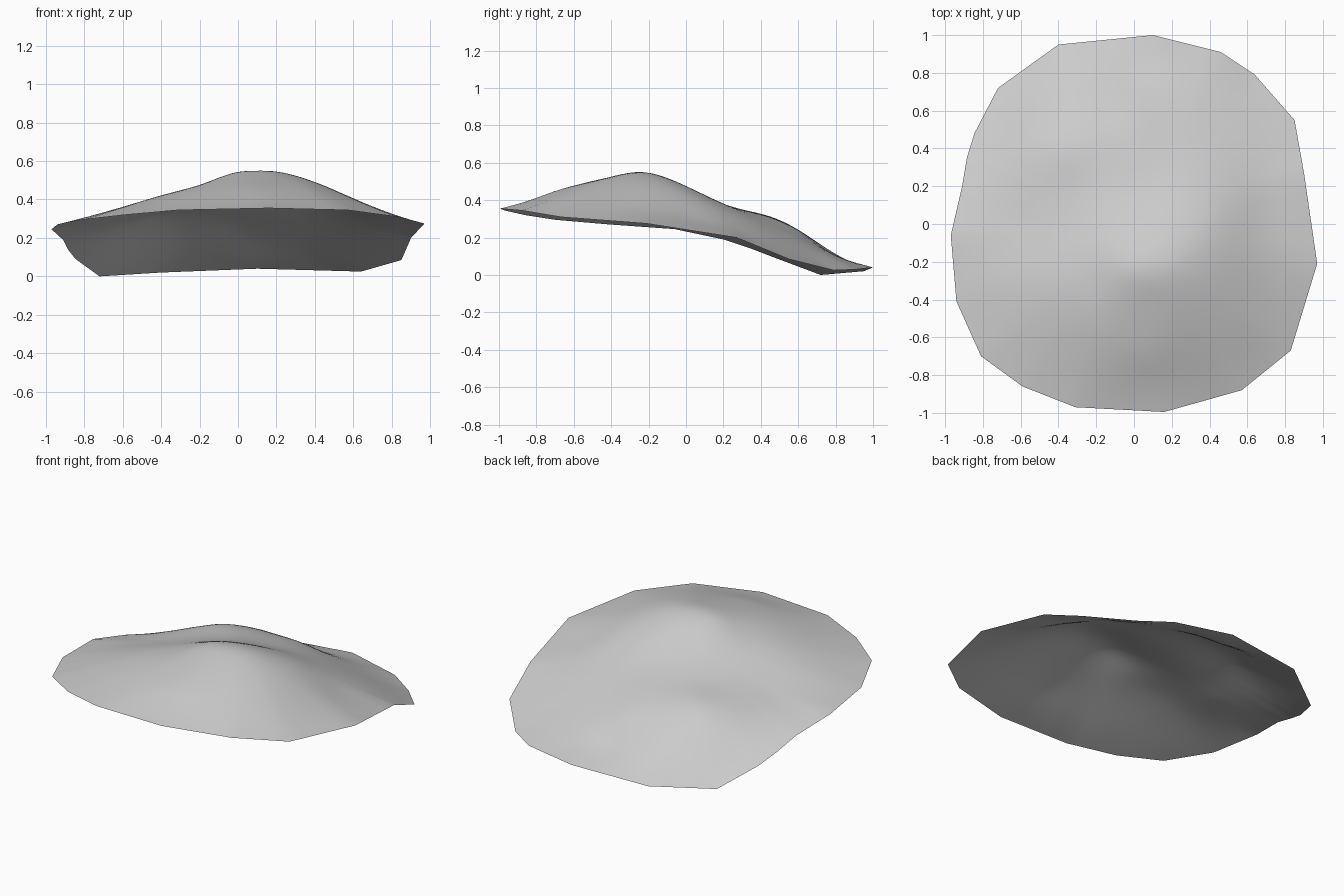
import bpy
import bmesh
from math import log
from mathutils import Vector

cube = bpy.data.objects.get("Cube")
if cube:
    bpy.data.objects.remove(cube, do_unlink=True)

# Angular rim of the hill, counter-clockwise from the back
RIM = [Vector(p) for p in (
    (.1, 1, .04), (-.4, .95, .02), (-.72, .72, 0), (-.845, .48, .09),
    (-.885, .35, .14), (-.91, .2, .19), (-.97, -.06, .245), (-.94, -.41, .27),
    (-.81, -.7, .295), (-.59, -.86, .32), (-.31, -.97, .345), (.16, -.995, .355),
    (.57, -.88, .345), (.83, -.67, .31), (.97, -.21, .275), (.9, .27, .2),
    (.85, .55, .085), (.64, .79, .025), (.46, .91, .03))]

# Summits, ridges and shoulders
RELIEF = [Vector(p) for p in (
    (-.02, -.24, .54), (.2, -.22, .545), (.1, -.4, .525), (.1, -.55, .49),
    (.05, -.7, .45), (.1, -.85, .395), (.42, .02, .43), (.5, -.25, .45),
    (.7, -.3, .365), (.5, -.6, .42), (-.4, -.3, .42), (-.65, -.3, .345),
    (-.4, -.65, .39), (-.2, -.3, .475), (0, 0, .46), (-.3, 0, .39),
    (-.6, 0, .31), (.7, .05, .3), (-.08, .36, .335), (-.4, .42, .31),
    (.4, .35, .29), (.1, .2, .38), (-.6, .4, .24), (-.3, .2, .35),
    (0, .6, .24), (-.35, .6, .23), (.4, .6, .17), (.65, .4, .2),
    (0, .8, .1), (-.45, .75, .1))]

RINGS = 28
STEPS = 5


def kernel(a, b):
    d = (a.xy - b.xy).length_squared
    return d * log(d) if d > 1e-9 else 0.0


def solve(rows):
    """Gauss-Jordan elimination on an augmented matrix."""
    n = len(rows)
    for c in range(n):
        best = max(range(c, n), key=lambda r: abs(rows[r][c]))
        rows[c], rows[best] = rows[best], rows[c]
        lead = rows[c][c]
        rows[c] = [v / lead for v in rows[c]]
        for r in range(n):
            factor = rows[r][c]
            if r != c and factor:
                rows[r] = [v - factor * w for v, w in zip(rows[r], rows[c])]
    return [row[-1] for row in rows]


def fit_surface(points):
    """Thin-plate surface through the points, returned as height(p)."""
    def plane(p):
        return [1.0, p.x, p.y]
    rows = [[kernel(p, q) + (0.003 if p is q else 0.0) for q in points]
            + plane(p) + [p.z] for p in points]
    for k in range(3):
        rows.append([plane(q)[k] for q in points] + [0.0] * 4)
    weights = solve(rows)

    def height(p):
        terms = [kernel(p, q) for q in points] + plane(p)
        return sum(w * t for w, t in zip(weights, terms))
    return height


height = fit_surface(RIM + RELIEF)

# Rim with straight, evenly divided edges
edge_loop = [a.lerp(b, s / STEPS)
             for a, b in zip(RIM, RIM[1:] + RIM[:1]) for s in range(STEPS)]
count = len(edge_loop)

# Open hill sheet made of rings shrinking towards the middle
bm = bmesh.new()
middle = Vector((0, 0, 0))
rings = []
for i in range(1, RINGS + 1):
    t = i / RINGS
    ring = []
    for rim in edge_loop:
        p = middle.lerp(rim, t)
        p.z = height(p) + (rim.z - height(rim)) * t ** 4
        ring.append(bm.verts.new(p))
    rings.append(ring)
top = bm.verts.new((0, 0, height(middle)))
for j in range(count):
    k = (j + 1) % count
    bm.faces.new((top, rings[0][j], rings[0][k]))
    for inner, outer in zip(rings, rings[1:]):
        bm.faces.new((inner[j], outer[j], outer[k], inner[k]))
for face in bm.faces:
    face.smooth = True

mesh = bpy.data.meshes.new("hill")
bm.to_mesh(mesh)
bm.free()
hill = bpy.data.objects.new("hill", mesh)
bpy.context.collection.objects.link(hill)

# Plain stone grey
stone = bpy.data.materials.new("stone_grey")
stone.use_nodes = True
colour = (0.6, 0.6, 0.6, 1)
stone.diffuse_color = colour
stone.node_tree.nodes["Principled BSDF"].inputs["Base Color"].default_value = colour
mesh.materials.append(stone)
